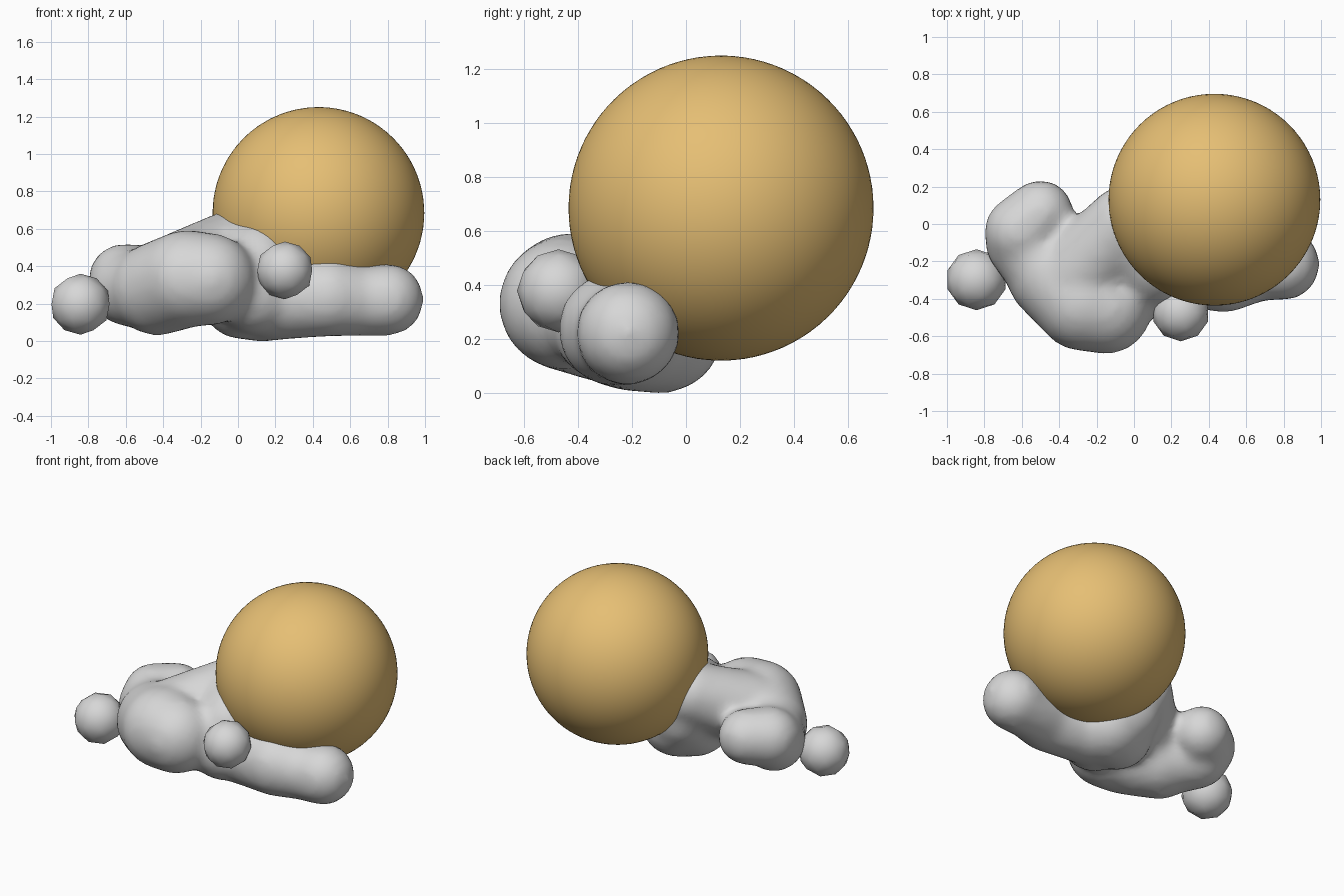
import bpy, bmesh
from mathutils import Vector, Matrix

if "Cube" in bpy.data.objects:
    bpy.data.objects.remove(bpy.data.objects["Cube"])


def material(name, rgb):
    m = bpy.data.materials.new(name)
    m.diffuse_color = (*rgb, 1)
    m.use_nodes = True
    m.node_tree.nodes["Principled BSDF"].inputs["Base Color"].default_value = m.diffuse_color
    return m


grey = material("light grey", (0.68, 0.68, 0.68))
gold = material("warm gold", (0.79, 0.52, 0.175))


def add_object(name, bm, mat):
    mesh = bpy.data.meshes.new(name)
    bm.to_mesh(mesh)
    bm.free()
    mesh.materials.append(mat)
    for p in mesh.polygons:
        p.use_smooth = True
    ob = bpy.data.objects.new(name, mesh)
    bpy.context.collection.objects.link(ob)
    return ob


def ball(name, centre, radius, mat, detail):
    bm = bmesh.new()
    bmesh.ops.create_icosphere(bm, subdivisions=detail, radius=radius,
                               matrix=Matrix.Translation(centre))
    return add_object(name, bm, mat)


def blob(name, chains):
    """Chains of (x, y, z, radius) balls melted into one soft lump."""
    bm = bmesh.new()
    for chain in chains:
        for a, b in zip(chain, chain[1:]):
            for i in range(7):
                v = Vector(a).lerp(Vector(b), i / 6)
                bmesh.ops.create_icosphere(bm, subdivisions=3, radius=v[3] + 0.008,
                                           matrix=Matrix.Translation(v.xyz))
    ob = add_object(name, bm, grey)
    rm = ob.modifiers.new("melt", 'REMESH')
    rm.mode = 'VOXEL'
    rm.voxel_size = 0.03
    rm.use_smooth_shade = True
    sm = ob.modifiers.new("soften", 'SMOOTH')
    sm.factor = 0.5
    sm.iterations = 10
    return ob


# Large round ball resting on the lumps
ball("large_sphere", (0.43, 0.13, 0.685), 0.566, gold, 5)

# Merged soft body: front lobe, back left lobe, upper ridge, lower tube
blob("soft_body", [
    [(-0.15, -0.45, 0.33, 0.24), (-0.27, -0.42, 0.335, 0.255), (-0.43, -0.27, 0.28, 0.245)],
    [(-0.44, -0.25, 0.28, 0.23), (-0.60, -0.10, 0.28, 0.19), (-0.61, -0.04, 0.33, 0.185),
     (-0.50, 0.06, 0.34, 0.17)],
    [(-0.28, -0.25, 0.36, 0.23), (-0.05, 0.01, 0.50, 0.19), (0.1, -0.2, 0.42, 0.21)],
    [(0.1, -0.22, 0.4, 0.21), (0.09, -0.28, 0.25, 0.21)],
    # inner fill joining ridge and tube behind the large ball
    [(-0.03, 0.0, 0.46, 0.18), (0.03, -0.03, 0.32, 0.20), (0.12, -0.09, 0.225, 0.22)],
    [(0.02, -0.14, 0.23, 0.215), (0.13, -0.09, 0.225, 0.222), (0.2, -0.2, 0.23, 0.22),
     (0.48, -0.265, 0.235, 0.205), (0.66, -0.225, 0.215, 0.18), (0.80, -0.215, 0.222, 0.187)],
])

# Loose small balls
ball("left_small_ball", (-0.842, -0.298, 0.197), 0.163, grey, 2)
ball("front_small_ball", (0.25, -0.473, 0.378), 0.154, grey, 2)
